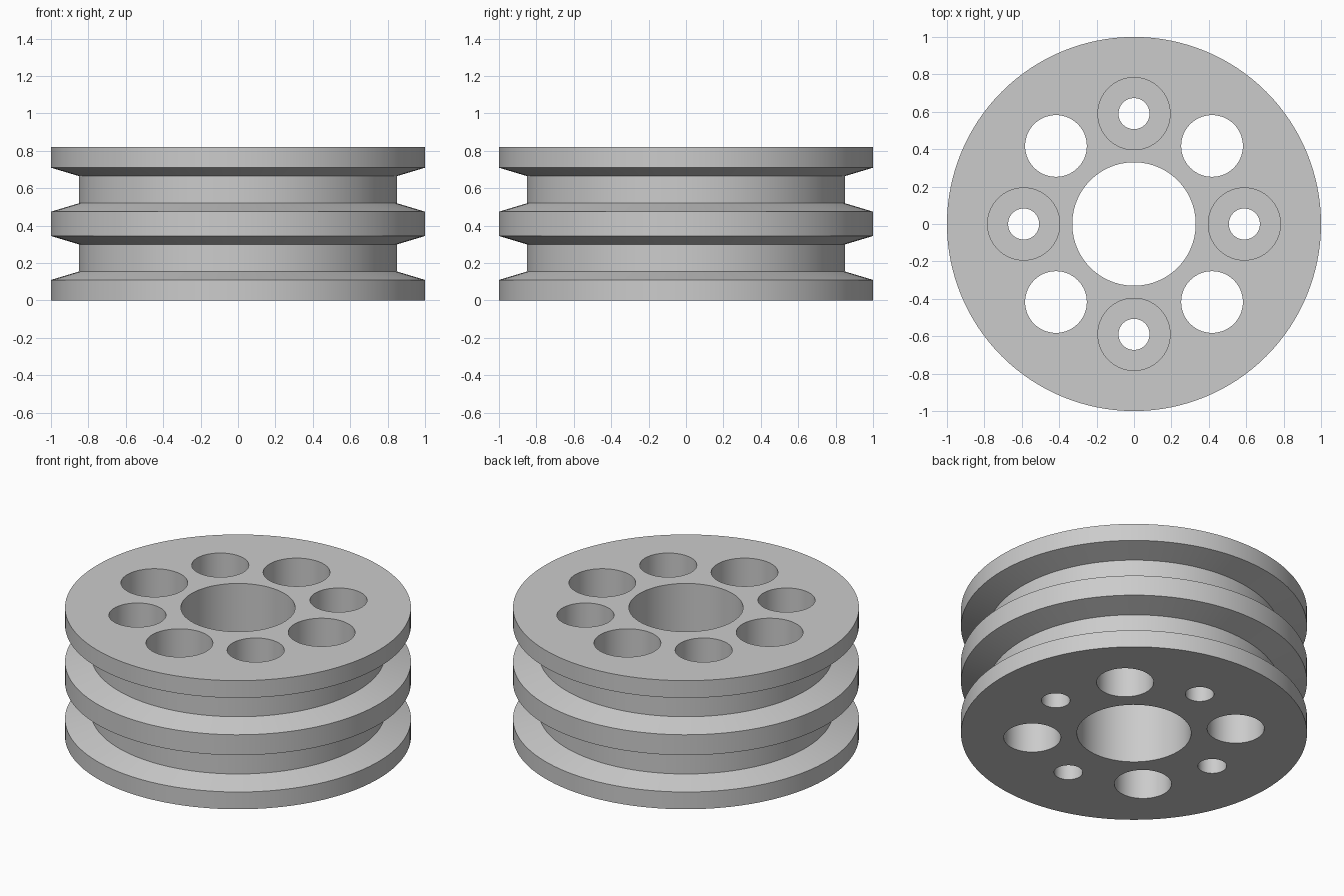
import bpy, bmesh, math

old = bpy.data.objects.get("Cube")
if old:
    bpy.data.objects.remove(old, do_unlink=True)

HEIGHT = 0.82
BOLT_CIRCLE = 0.59
SEAT_Z = 0.41  # floor of the counterbores

gray = bpy.data.materials.new("plain gray")
gray.use_nodes = True
color = (0.6, 0.6, 0.6, 1)
gray.diffuse_color = color
gray.node_tree.nodes["Principled BSDF"].inputs["Base Color"].default_value = color


def lathe(name, profile, segments, center=(0, 0)):
    """Closed solid of revolution from (radius, z) points, bottom to top."""
    bm = bmesh.new()
    rings = []
    for r, z in profile:
        ring = []
        for i in range(segments):
            a = math.tau * i / segments
            ring.append(bm.verts.new((center[0] + r * math.cos(a),
                                      center[1] + r * math.sin(a), z)))
        rings.append(ring)
    for low, high in zip(rings, rings[1:]):
        for i in range(segments):
            j = (i + 1) % segments
            bm.faces.new((low[i], low[j], high[j], high[i]))
    bm.faces.new(rings[0][::-1])
    bm.faces.new(rings[-1])
    mesh = bpy.data.meshes.new(name)
    bm.to_mesh(mesh)
    bm.free()
    mesh.materials.append(gray)
    obj = bpy.data.objects.new(name, mesh)
    bpy.context.collection.objects.link(obj)
    return obj


# Pulley body: three rims with two tapered grooves between them
profile = [(1, 0)]
for start in (0.11, 0.475):
    profile += [(1, start), (0.85, start + 0.045),
                (0.85, start + 0.19), (1, start + 0.235)]
profile.append((1, HEIGHT))
pulley = lathe("grooved_pulley", profile, 128)

# Cutters: centre bore, diagonal through holes, stepped bolt holes
bottom, top = -0.1, HEIGHT + 0.1
cutters = [lathe("bore_cutter", [(0.33, bottom), (0.33, top)], 96)]
for i in range(8):
    a = math.tau * i / 8
    center = (BOLT_CIRCLE * math.cos(a), BOLT_CIRCLE * math.sin(a))
    if i % 2:
        shape = [(0.165, bottom), (0.165, top)]
    else:
        shape = [(0.083, bottom), (0.083, SEAT_Z), (0.193, SEAT_Z), (0.193, top)]
    cutters.append(lathe("hole_cutter", shape, 64, center))

bpy.ops.object.select_all(action="DESELECT")
pulley.select_set(True)
bpy.context.view_layer.objects.active = pulley
for cutter in cutters:
    cutter.hide_render = True
    mod = pulley.modifiers.new("hole", "BOOLEAN")
    mod.operation = "DIFFERENCE"
    mod.solver = "EXACT"
    mod.object = cutter
    bpy.ops.object.modifier_apply(modifier=mod.name)
    bpy.data.objects.remove(cutter, do_unlink=True)

# Round walls smooth, groove and hole edges crisp
bpy.ops.object.shade_smooth_by_angle(angle=math.radians(12))
